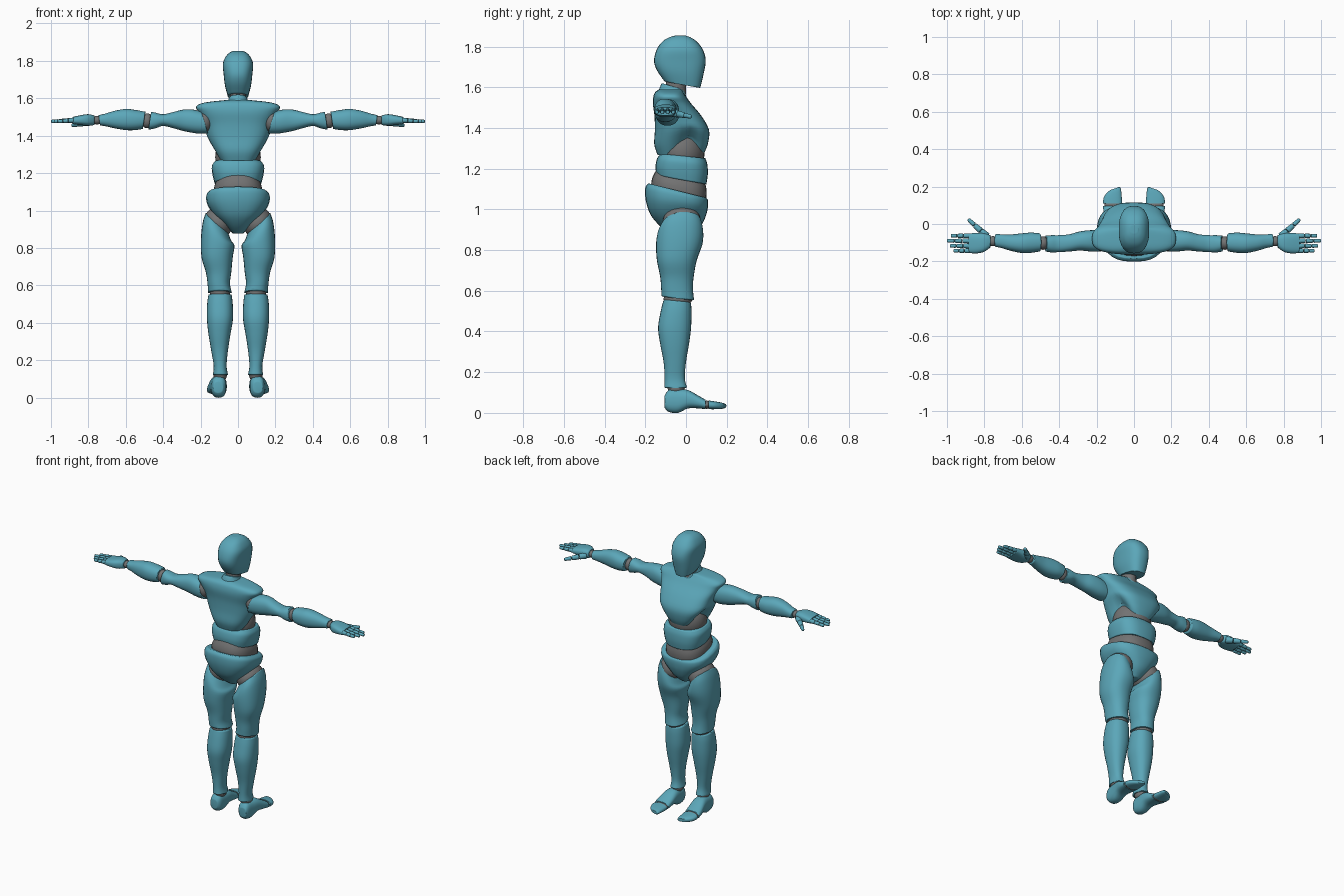
import bpy, bmesh, math
from mathutils import Vector, Matrix

cube = bpy.data.objects.get("Cube")
if cube:
    bpy.data.objects.remove(cube, do_unlink=True)


def material(name, rgb):
    mat = bpy.data.materials.new(name)
    mat.use_nodes = True
    mat.diffuse_color = (*rgb, 1)
    mat.node_tree.nodes["Principled BSDF"].inputs["Base Color"].default_value = (*rgb, 1)
    return mat


SHELL = material("teal shell", (.105, .385, .485))
JOINT = material("grey joint", (.17, .17, .17))


def finish(name, bm, mat, mirror=False, angle=40):
    """Turn a bmesh into a smooth shaded object, optionally mirrored in x."""
    bmesh.ops.recalc_face_normals(bm, faces=bm.faces)
    mesh = bpy.data.meshes.new(name)
    bm.to_mesh(mesh)
    bm.free()
    mesh.materials.append(mat)
    obj = bpy.data.objects.new(name, mesh)
    bpy.context.collection.objects.link(obj)
    bpy.ops.object.select_all(action='DESELECT')
    obj.select_set(True)
    bpy.context.view_layer.objects.active = obj
    bpy.ops.object.shade_smooth_by_angle(angle=math.radians(angle))
    if mirror:
        obj.modifiers.new("mirror", 'MIRROR').use_bisect_axis[0] = False
    return obj


def refine(rows, steps=4):
    """Catmull-Rom interpolation between neighbouring sections."""
    rows = [tuple(r) + (0,) * (7 - len(r)) for r in rows]
    ext = [rows[0]] + rows + [rows[-1]]
    out = []
    for i in range(1, len(rows)):
        for s in range(steps):
            u = s / steps
            out.append([b + u / 2 * (c - a + u * (2 * a - 5 * b + 4 * c - d + u * (3 * (b - c) + d - a)))
                        for a, b, c, d in zip(*ext[i - 1:i + 3])])
    return out + [list(rows[-1])]


def loft(name, axis, rows, mat=SHELL, mirror=False, power=2.5, sides=28,
         bevel=.007, warp=None, open_start=False):
    """Rows: position, a min, a max, b min, b max, tilt over a, tilt over b."""
    bm = bmesh.new()
    rings = []
    for t, a0, a1, b0, b1, ta, tb in refine(rows):
        ring = []
        for k in range(sides):
            ang = math.tau * k / sides
            c, s = math.cos(ang), math.sin(ang)
            da = (a1 - a0) / 2 * math.copysign(abs(c) ** (2 / power), c)
            db = (b1 - b0) / 2 * math.copysign(abs(s) ** (2 / power), s)
            co = [(a0 + a1) / 2 + da, (b0 + b1) / 2 + db]
            co.insert("xyz".index(axis), t + ta * da + tb * db)
            ring.append(bm.verts.new(warp(*co) if warp else co))
        rings.append(ring)
    for r, q in zip(rings, rings[1:]):
        for k in range(sides):
            n = (k + 1) % sides
            bm.faces.new((r[k], r[n], q[n], q[k]))
    caps = [bm.faces.new(rings[-1])]
    if not open_start:
        caps.append(bm.faces.new(rings[0]))
    # Rounded rims on the end caps
    if bevel:
        rims = list({e for f in caps for e in f.edges})
        bmesh.ops.bevel(bm, geom=rims, offset=bevel, segments=2, profile=.5,
                        affect='EDGES', clamp_overlap=True)
    return finish(name, bm, mat, mirror)


def ball(name, centre, radii, mat=JOINT, mirror=False, tilt=0):
    bm = bmesh.new()
    m = (Matrix.Translation(centre) @ Matrix.Rotation(tilt, 4, 'X')
         @ Matrix.Diagonal((*radii, 1)))
    bmesh.ops.create_uvsphere(bm, u_segments=28, v_segments=16, radius=1, matrix=m)
    return finish(name, bm, mat, mirror)


def digit(name, start, end, r0, r1, pieces=3):
    """A finger made of separate rounded, tapering segments."""
    start, end = Vector(start), Vector(end)
    step = (end - start) / pieces
    turn = step.to_track_quat('Z', 'Y').to_matrix().to_4x4()
    bm = bmesh.new()
    for i in range(pieces):
        u, v = i / pieces, (i + 1) / pieces
        m = Matrix.Translation(start + step * (i + .5)) @ turn
        made = bmesh.ops.create_cone(bm, cap_ends=True, segments=12, depth=step.length * .96,
                                     radius1=r0 + (r1 - r0) * u, radius2=r0 + (r1 - r0) * v, matrix=m)
        rims = list({e for vert in made["verts"] for f in vert.link_faces
                     if len(f.verts) > 4 for e in f.edges})
        bmesh.ops.bevel(bm, geom=rims, offset=r1 * .45, segments=2, profile=.5, affect='EDGES')
    return finish(name, bm, SHELL, True, 50)


# Head and neck
loft("head", "z", [
    (1.612, -.055, .055, -.105, .07, 0, -.18), (1.67, -.07, .07, -.142, .085, 0, -.1),
    (1.73, -.077, .077, -.157, .097), (1.785, -.081, .081, -.144, .083),
    (1.825, -.064, .064, -.115, .052), (1.846, -.042, .042, -.08, .02),
    (1.854, -.02, .02, -.05, -.005)], power=2.6)
loft("neck", "z", [
    (1.56, -.046, .046, -.11, .0), (1.61, -.043, .043, -.1, .0),
    (1.66, -.043, .043, -.09, .0)], JOINT, power=2)
loft("collar", "z", [
    (1.56, -.065, .065, -.135, .0, 0, -.3), (1.59, -.052, .052, -.125, -.002, 0, -.3),
    (1.603, -.047, .047, -.118, -.005, 0, -.3)], power=2.2, bevel=.004)


# Chest shell, its lower rim arched upward over the ribs
def rib_arch(x, y, z):
    fade = max(0, min(1, (1.42 - z) / .15))
    return x, y, z + .085 * math.exp(-((y - .015) / .055) ** 2) * min(1, abs(x) / .1) * fade


loft("chest", "z", [
    (1.268, -.098, .098, -.14, .085), (1.32, -.128, .128, -.156, .107),
    (1.39, -.165, .165, -.153, .113), (1.46, -.182, .182, -.155, .075),
    (1.52, -.208, .208, -.163, .025), (1.555, -.224, .224, -.16, .0),
    (1.577, -.18, .18, -.15, -.015), (1.59, -.07, .07, -.13, -.02)],
    power=2.9, bevel=0, warp=rib_arch, open_start=True, sides=36)
ball("ribcage_joint", (0, -.02, 1.285), (.122, .112, .125))

# Midriff band and waist
loft("midriff", "z", [
    (1.145, -.125, .125, -.145, .1, 0, -.18), (1.19, -.136, .136, -.15, .107, 0, -.15),
    (1.235, -.14, .14, -.142, .105, 0, -.12), (1.262, -.125, .125, -.125, .095, 0, -.1)],
    power=2.7, bevel=.012)
loft("waist_joint", "z", [
    (1.0, -.12, .12, -.15, .085, 0, -.2), (1.08, -.13, .13, -.17, .1, 0, -.2),
    (1.13, -.126, .126, -.165, .1, 0, -.2), (1.18, -.1, .1, -.14, .085, 0, -.2)], JOINT)

# Pelvis and hip joints
loft("pelvis", "z", [
    (.878, -.028, .028, -.075, .03), (.92, -.07, .07, -.13, .075),
    (.975, -.125, .125, -.175, .1), (1.03, -.163, .163, -.198, .108, 0, -.1),
    (1.075, -.17, .17, -.2, .108, 0, -.2), (1.092, -.158, .158, -.185, .1, 0, -.25)],
    power=2.6, bevel=.012)
ball("hip_joints", (.105, -.02, .935), (.08, .095, .085), mirror=True)

# Legs
loft("thighs", "z", [
    (.938, .055, .172, -.115, .072, .85, .1), (.89, .037, .188, -.138, .084, .65, .05),
    (.83, .019, .198, -.147, .081, .2), (.75, .028, .195, -.143, .053),
    (.67, .036, .172, -.127, .038), (.61, .043, .163, -.122, .034),
    (.562, .033, .16, -.12, .04, 0, -.12)], mirror=True, power=2.3)
ball("knee_joints", (.097, -.04, .56), (.054, .07, .045), mirror=True)
loft("shins", "z", [
    (.55, .034, .158, -.11, .024, 0, -.1), (.5, .028, .165, -.124, .027),
    (.42, .027, .166, -.137, .025), (.34, .04, .158, -.127, .015),
    (.25, .054, .143, -.11, .0), (.17, .061, .13, -.105, -.006),
    (.122, .053, .134, -.107, .006)], mirror=True, power=2.3)
ball("ankle_joints", (.095, -.048, .12), (.036, .042, .035), mirror=True)

# Feet
loft("feet", "y", [
    (-.105, .08, .132, .025, .085), (-.085, .066, .14, .005, .112),
    (-.04, .062, .145, .0, .117), (.01, .06, .152, .022, .112),
    (.06, .06, .162, .022, .085), (.097, .062, .166, .018, .064)],
    mirror=True, bevel=.01)
ball("toe_joints", (.113, .102, .04), (.046, .022, .02), mirror=True)
loft("toes", "y", [
    (.11, .063, .166, .018, .061), (.145, .066, .162, .018, .056, -.1),
    (.175, .07, .148, .02, .05, -.3), (.19, .078, .128, .024, .044, -.35)],
    mirror=True, bevel=.006)

# Arms
ball("shoulder_joints", (.185, -.09, 1.475), (.05, .055, .058), mirror=True)
loft("upper_arms", "x", [
    (.178, -.148, -.035, 1.412, 1.53, 0, .3), (.23, -.147, -.033, 1.412, 1.54, 0, .2),
    (.29, -.142, -.04, 1.425, 1.54), (.345, -.147, -.055, 1.44, 1.527),
    (.4, -.15, -.06, 1.452, 1.515), (.44, -.152, -.06, 1.44, 1.523),
    (.472, -.147, -.062, 1.432, 1.528, 0, -.15)], mirror=True, power=2.3)
ball("elbow_joints", (.486, -.102, 1.48), (.032, .036, .04), mirror=True)
loft("forearms", "x", [
    (.502, -.146, -.05, 1.436, 1.528, 0, -.15), (.55, -.154, -.046, 1.43, 1.538),
    (.6, -.155, -.05, 1.43, 1.543), (.66, -.143, -.056, 1.44, 1.533),
    (.71, -.128, -.055, 1.451, 1.518), (.742, -.122, -.054, 1.455, 1.51, 0, .15)],
    mirror=True, power=2.3)
ball("wrist_joints", (.754, -.092, 1.483), (.028, .027, .023), mirror=True)

# Hands
loft("palms", "x", [
    (.768, -.125, -.06, 1.457, 1.508), (.8, -.148, -.05, 1.453, 1.515),
    (.84, -.157, -.049, 1.457, 1.51), (.885, -.155, -.05, 1.462, 1.5)],
    mirror=True, power=2.8)
fingers = [("index", -.063, .98), ("middle", -.09, 1), ("ring", -.117, .985), ("little", -.143, .965)]
for finger, y, tip in fingers:
    digit(finger + "_fingers", (.878, y, 1.483), (tip, y, 1.476), .0135, .009)
digit("thumbs", (.785, -.068, 1.475), (.887, .026, 1.455), .021, .009)
